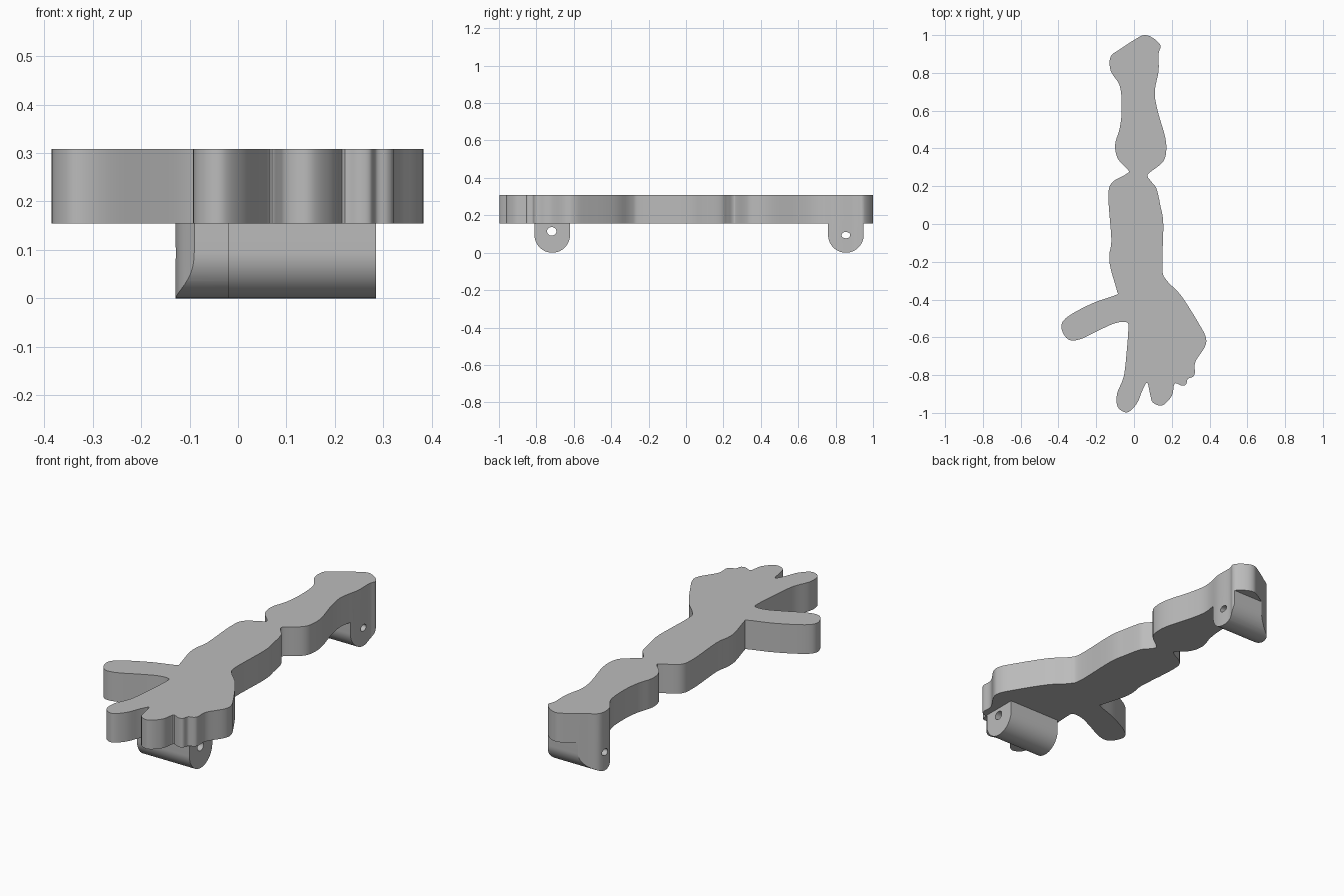
import bpy
import bmesh
import math
from mathutils import Vector

cube = bpy.data.objects.get("Cube")
if cube:
    bpy.data.objects.remove(cube, do_unlink=True)

TOP, UNDERSIDE, LUG_RADIUS = 0.308, 0.155, 0.095

grey = bpy.data.materials.new("plain grey")
grey.use_nodes = True
colour = (0.5, 0.5, 0.5, 1)
grey.diffuse_color = colour
grey.node_tree.nodes["Principled BSDF"].inputs["Base Color"].default_value = colour

# Arm and hand outline, clockwise from the elbow tip
OUTLINE = [
    (.055, 1), (.1, .985), (.14, .945), (.13, .9), (.13, .81), (.11, .7),
    (.125, .6), (.165, .46), (.17, .38), (.15, .325), (.08, .27), (.073, .25),
    (.095, .22), (.12, .185), (.14, .095), (.155, 0), (.15, -.23), (.17, -.295),
    (.25, -.38), (.345, -.53), (.38, -.6), (.375, -.65), (.325, -.73),
    (.322, -.79), (.31, -.81), (.285, -.82), (.275, -.85), (.25, -.855),
    (.215, -.845), (.2, -.91), (.15, -.96), (.1, -.945), (.085, -.9),
    (.07, -.84), (.045, -.88), (.015, -.95), (-.035, -.997), (-.085, -.97),
    (-.09, -.9), (-.055, -.81), (-.04, -.69), (-.03, -.555), (-.04, -.52),
    (-.1, -.525), (-.18, -.56), (-.285, -.61), (-.35, -.61), (-.385, -.545),
    (-.35, -.49), (-.22, -.42), (-.095, -.375), (-.09, -.355), (-.125, -.23),
    (-.13, -.16), (-.12, -.08), (-.135, .13), (-.12, .215), (-.04, .265),
    (-.03, .285), (-.085, .345), (-.1, .42), (-.075, .51), (-.065, .61),
    (-.075, .73), (-.123, .81), (-.124, .885), (-.075, .925), (.01, .98),
]


def smooth_loop(points, steps=5):
    """Closed Catmull-Rom curve through the points."""
    pts = [Vector(p) for p in points]
    result = []
    for i in range(len(pts)):
        a, b, c, d = (pts[(i + k) % len(pts)] for k in (-1, 0, 1, 2))
        for s in range(steps):
            t = s / steps
            result.append(b + (c - a) * t / 2
                          + (a * 2 - b * 5 + c * 4 - d) * t ** 2 / 2
                          + (b * 3 - a - c * 3 + d) * t ** 3 / 2)
    return result


def prism(name, points, start, end):
    """Extrude a closed loop of 3D points from start to end offsets."""
    bm = bmesh.new()
    face = bm.faces.new([bm.verts.new(Vector(p) + Vector(start)) for p in points])
    extruded = bmesh.ops.extrude_face_region(bm, geom=[face])["geom"]
    moved = [g for g in extruded if isinstance(g, bmesh.types.BMVert)]
    bmesh.ops.translate(bm, verts=moved, vec=Vector(end) - Vector(start))
    bmesh.ops.recalc_face_normals(bm, faces=bm.faces)
    mesh = bpy.data.meshes.new(name)
    bm.to_mesh(mesh)
    bm.free()
    mesh.materials.append(grey)
    obj = bpy.data.objects.new(name, mesh)
    bpy.context.collection.objects.link(obj)
    return obj


def across(name, profile, left, right):
    """Extrude a (y, z) profile along x."""
    return prism(name, [(0, y, z) for y, z in profile], (left, 0, 0), (right, 0, 0))


def arc(y, z, width, height, turn, steps):
    return [(y - width * math.cos(turn * i / steps),
             z - height * math.sin(turn * i / steps)) for i in range(steps + 1)]


def combine(target, tool, operation):
    """Apply a boolean and discard its tool."""
    tool.hide_render = True
    mod = target.modifiers.new(operation.lower(), "BOOLEAN")
    mod.operation, mod.object, mod.solver = operation, tool, "EXACT"
    bpy.context.view_layer.objects.active = target
    bpy.ops.object.modifier_apply(modifier=mod.name)
    bpy.data.objects.remove(tool, do_unlink=True)


def u_shape(y):
    return arc(y, LUG_RADIUS, LUG_RADIUS, LUG_RADIUS, math.pi, 32)


REAR_Y, FRONT_Y = 0.855, -0.715

# Plate with the rear lug in one side profile, trimmed to the outline
side = [(-2, TOP), (-2, UNDERSIDE), (REAR_Y - LUG_RADIUS, UNDERSIDE)]
side += u_shape(REAR_Y)
side += [(REAR_Y + LUG_RADIUS, UNDERSIDE), (2, UNDERSIDE), (2, TOP)]
arm = across("arm_plate_with_lugs", side, -1, 1)
trim = prism("outline_trim", [p.to_3d() for p in smooth_loop(OUTLINE)],
             (0, 0, -1), (0, 0, 1))
combine(arm, trim, "INTERSECT")

# Front lug under the palm
mid = (UNDERSIDE + TOP) / 2
front_profile = ([(FRONT_Y - LUG_RADIUS, mid)] + u_shape(FRONT_Y)
                 + [(FRONT_Y + LUG_RADIUS, mid)])
combine(arm, across("front_lug", front_profile, -0.02, 0.285), "UNION")

# Pin holes through both lugs
for y, z, width, height in ((REAR_Y, 0.094, 0.023, 0.017),
                            (FRONT_Y - 0.003, 0.114, 0.025, 0.023)):
    hole = arc(y, z, width, height, math.tau, 24)[:-1]
    combine(arm, across("pin_hole", hole, -1, 1), "DIFFERENCE")

bpy.ops.object.select_all(action="DESELECT")
arm.select_set(True)
bpy.context.view_layer.objects.active = arm
bpy.ops.object.shade_smooth_by_angle(angle=math.radians(30))
